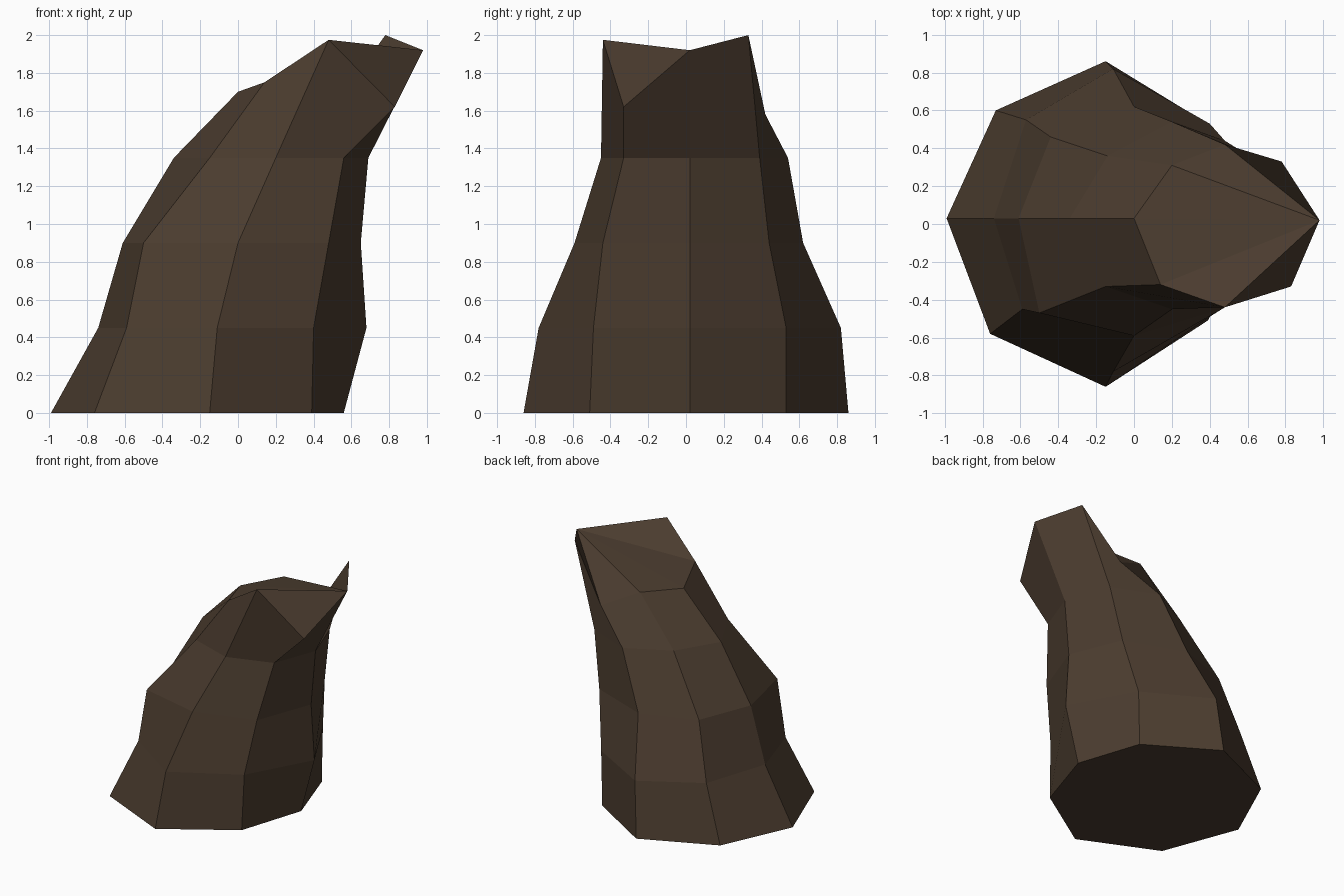
import bpy, bmesh

if "Cube" in bpy.data.objects:
    bpy.data.objects.remove(bpy.data.objects["Cube"])

# Eight-sided cross-sections, listed from +x counter-clockwise: height -> (x, y) points
SECTIONS = {
    0.00: [(.56, .02), (.39, .53), (-.15, .86), (-.73, .60), (-.99, .03), (-.76, -.58), (-.15, -.86), (.39, -.51)],
    0.45: [(.68, .02), (.40, .53), (-.11, .82), (-.57, .55), (-.74, .03), (-.59, -.45), (-.11, -.78), (.40, -.49)],
    0.90: [(.65, .02), (.48, .44), (.00, .62), (-.44, .46), (-.61, .03), (-.50, -.47), (.00, -.59), (.48, -.44)],
    1.35: [(.69, .02), (.56, .39), (.20, .54), (-.14, .36), (-.34, .03), (-.15, -.33), (.20, -.45), (.56, -.33)],
}
# Jagged broken rim
RIM = [(.98, .02, 1.92), (.78, .33, 2.0), (.48, .42, 1.58), (.20, .31, 1.72),
       (.00, .03, 1.70), (.14, -.32, 1.75), (.48, -.44, 1.975), (.83, -.33, 1.62)]

bark = bpy.data.materials.new("dark_brown")
bark.diffuse_color = (0.070, 0.045, 0.028, 1)
bark.use_nodes = True
bark.node_tree.nodes["Principled BSDF"].inputs["Base Color"].default_value = bark.diffuse_color

bm = bmesh.new()
rings = [[bm.verts.new((x, y, z)) for x, y in pts] for z, pts in SECTIONS.items()]
rings.append([bm.verts.new(p) for p in RIM])

# Flat base
bm.faces.new(rings[0][::-1])

# Side walls between neighbouring sections
for low, high in zip(rings, rings[1:]):
    for i in range(8):
        j = (i + 1) % 8
        bm.faces.new((low[i], low[j], high[j], high[i]))

# Broken top, fanned from the outermost point
top = rings[-1]
for i in range(1, 7):
    bm.faces.new((top[0], top[i], top[i + 1]))

mesh = bpy.data.meshes.new("leaning_stump")
bm.to_mesh(mesh)
bm.free()
mesh.materials.append(bark)
bpy.context.collection.objects.link(bpy.data.objects.new("leaning_stump", mesh))
